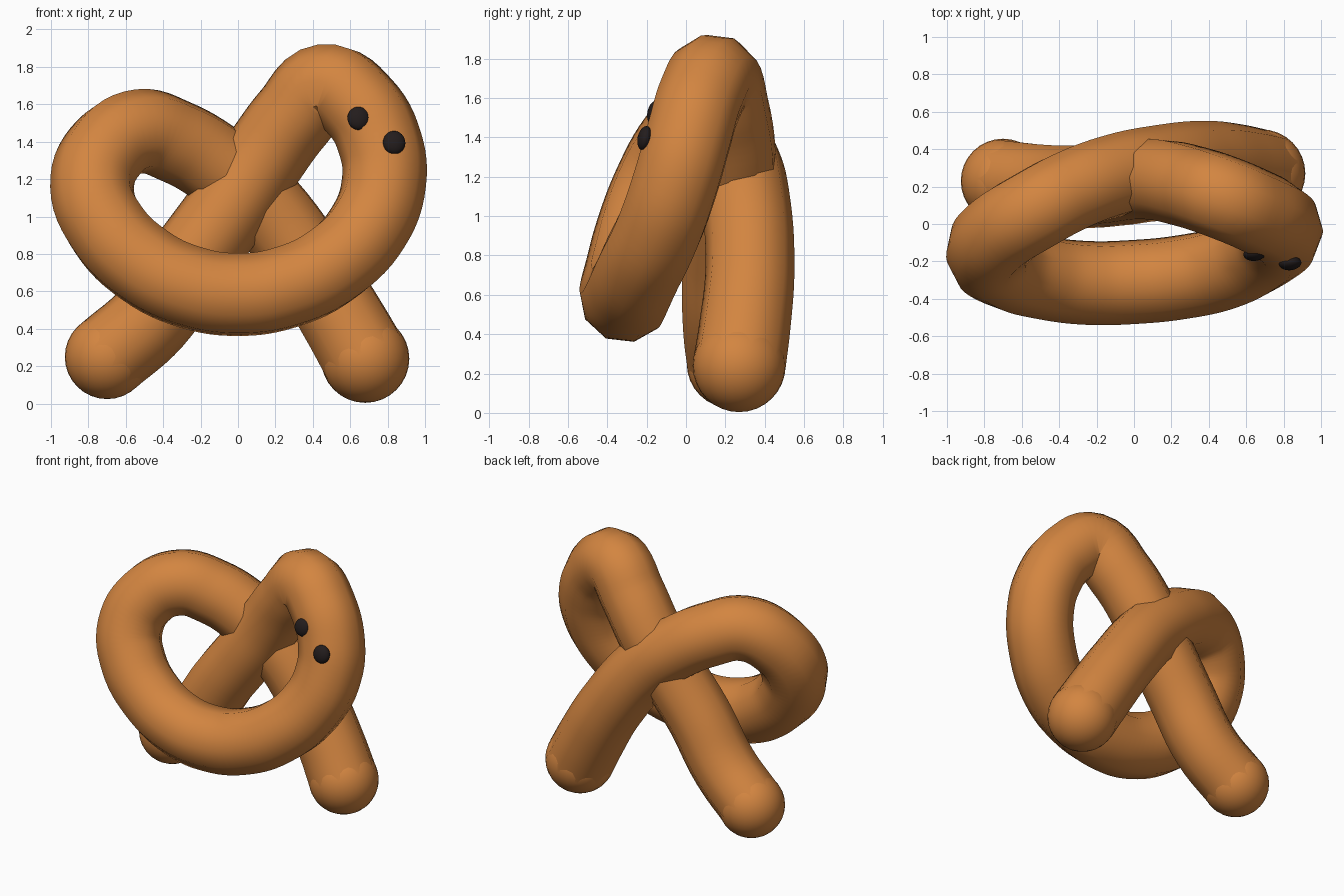
import bpy

cube = bpy.data.objects.get("Cube")
if cube:
    bpy.data.objects.remove(cube, do_unlink=True)


def material(name, rgb, rough):
    m = bpy.data.materials.new(name)
    m.use_nodes = True
    m.diffuse_color = (*rgb, 1)
    bsdf = m.node_tree.nodes["Principled BSDF"]
    bsdf.inputs["Base Color"].default_value = (*rgb, 1)
    bsdf.inputs["Roughness"].default_value = rough
    return m


dough = material("baked dough", (0.65, 0.235, 0.052), 0.6)
dark = material("dark eye", (0.017, 0.012, 0.012), 0.5)

# Centre line of the twisted strand, from the right foot round to the left foot
PATH = [
    (-0.70, 0.23, 0.25), (-0.46, 0.205, 0.46), (-0.25, 0.20, 0.77),
    (-0.08, 0.215, 1.00), (0.12, 0.235, 1.29), (0.30, 0.20, 1.535),
    (0.47, 0.145, 1.70), (0.65, 0.07, 1.59), (0.76, 0.01, 1.39),
    (0.78, -0.05, 1.18), (0.70, -0.13, 0.95), (0.50, -0.23, 0.74),
    (0.25, -0.285, 0.62), (0.00, -0.31, 0.583), (-0.25, -0.315, 0.62),
    (-0.50, -0.285, 0.74), (-0.70, -0.23, 0.94), (-0.78, -0.15, 1.15),
    (-0.71, -0.04, 1.35), (-0.53, 0.075, 1.455), (-0.33, 0.18, 1.40),
    (-0.12, 0.255, 1.28), (0.10, 0.30, 1.10), (0.38, 0.325, 0.74),
    (0.56, 0.30, 0.45), (0.68, 0.27, 0.24),
]

# Ten-sided dough strand swept along the path, flaring into the left foot
curve = bpy.data.curves.new("dough_strand", "CURVE")
curve.dimensions = "3D"
curve.resolution_u = 6
curve.bevel_depth = 0.226
curve.bevel_resolution = 3
spline = curve.splines.new("BEZIER")
spline.bezier_points.add(len(PATH) - 1)
for point, co in zip(spline.bezier_points, PATH):
    point.co = co
    point.tilt = 0.314
    point.handle_left_type = point.handle_right_type = "AUTO"
spline.bezier_points[-2].radius = 1.03
spline.bezier_points[-1].radius = 1.05
strand = bpy.data.objects.new("dough_strand", curve)
bpy.context.collection.objects.link(strand)
bpy.ops.object.select_all(action="DESELECT")
strand.select_set(True)
bpy.context.view_layer.objects.active = strand
bpy.ops.object.convert(target="MESH")
strand = bpy.context.object
strand.data.materials.clear()
strand.data.materials.append(dough)
bpy.ops.object.shade_smooth_by_angle(angle=0.85)


def ball(name, centre, scale, mat, rotation=(0, 0, 0)):
    bpy.ops.mesh.primitive_uv_sphere_add(segments=32, ring_count=16, radius=1,
                                         location=centre, rotation=rotation)
    ob = bpy.context.object
    ob.name = name
    ob.scale = scale
    ob.data.materials.append(mat)
    bpy.ops.object.shade_smooth()


# Rounded feet at the strand ends
ball("right_foot", PATH[0], (0.226, 0.226, 0.226), dough)
ball("left_foot", PATH[-1], (0.236, 0.236, 0.236), dough)

# Flattened eyes on the front of the upper loop
for name, centre in (("inner_eye", (0.645, -0.160, 1.525)),
                     ("outer_eye", (0.835, -0.210, 1.395))):
    ball(name, centre, (0.06, 0.036, 0.063), dark, (-0.2, 0, 0.1))
